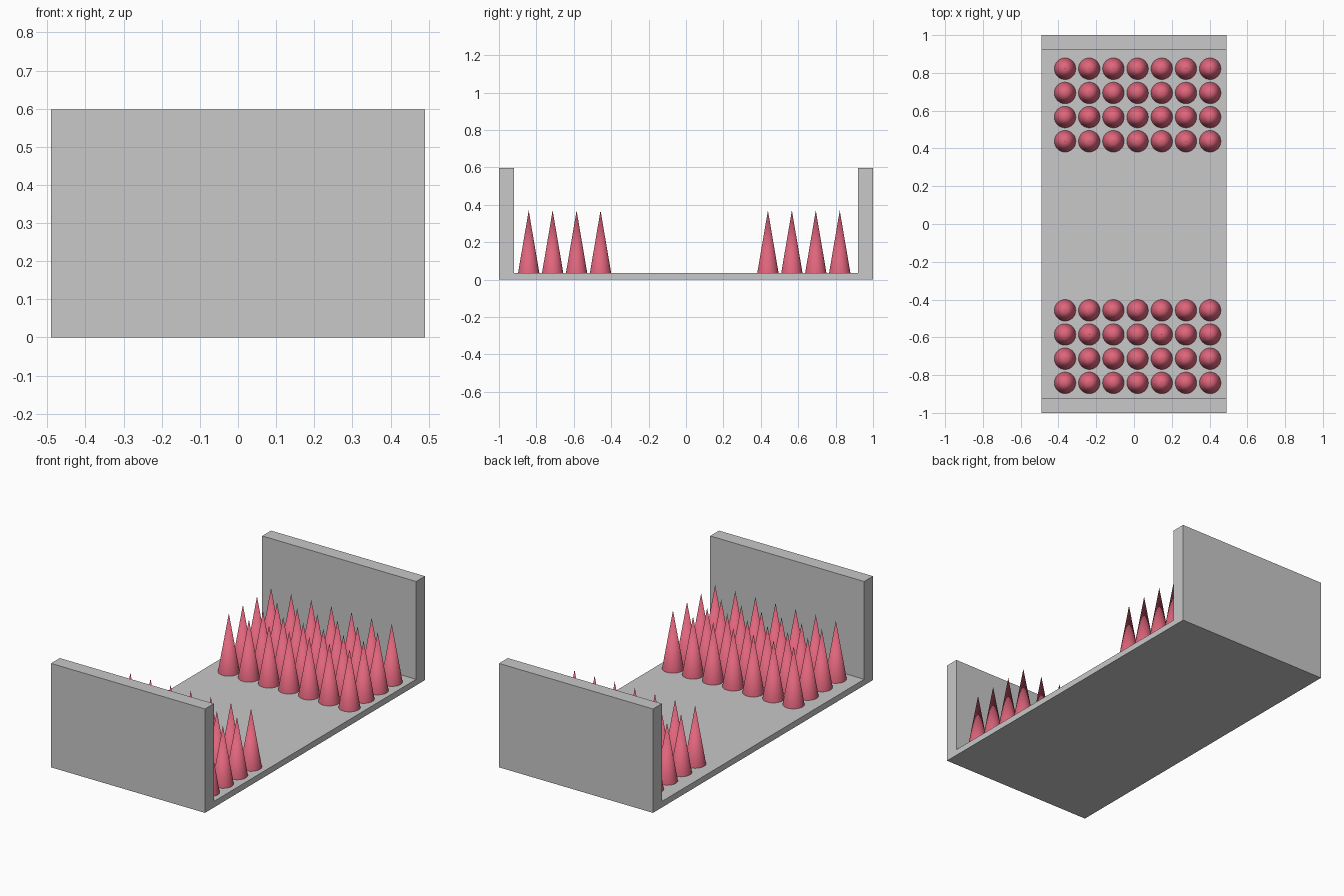
import bpy

if "Cube" in bpy.data.objects:
    bpy.data.objects.remove(bpy.data.objects["Cube"])


def material(name, rgb):
    m = bpy.data.materials.new(name)
    m.diffuse_color = (*rgb, 1.0)
    m.use_nodes = True
    m.node_tree.nodes["Principled BSDF"].inputs["Base Color"].default_value = m.diffuse_color
    return m


GREY = material("light grey", (0.58, 0.58, 0.58))
ROSE = material("rose red", (0.74, 0.13, 0.20))

HALF_W, HALF_L = 0.49, 1.0
FLOOR_Z, WALL_Z, WALL_Y = 0.035, 0.598, 0.92

# Floor and end walls: one U-shaped profile extruded along x
profile = [(-HALF_L, 0), (HALF_L, 0), (HALF_L, WALL_Z), (WALL_Y, WALL_Z),
           (WALL_Y, FLOOR_Z), (-WALL_Y, FLOOR_Z), (-WALL_Y, WALL_Z), (-HALF_L, WALL_Z)]
n = len(profile)
verts = [(x, y, z) for x in (-HALF_W, HALF_W) for y, z in profile]
faces = [tuple(reversed(range(n))), tuple(range(n, 2 * n))]
faces += [(i, (i + 1) % n, n + (i + 1) % n, n + i) for i in range(n)]
mesh = bpy.data.meshes.new("tray")
mesh.from_pydata(verts, [], faces)
mesh.materials.append(GREY)
tray = bpy.data.objects.new("tray", mesh)
bpy.context.collection.objects.link(tray)

# Spike: one smooth cone, shared by every copy
SPIKE_H, PITCH = 0.335, 0.128
bpy.ops.mesh.primitive_cone_add(vertices=32, radius1=0.057, radius2=0, depth=SPIKE_H)
first = bpy.context.object
first.data.materials.append(ROSE)
bpy.ops.object.shade_smooth_by_angle()
spike_mesh = first.data
spike_mesh.name = "spike"
bpy.data.objects.remove(first)

# Two beds of spikes, 7 across and 4 deep, one near each wall
for bed, y0 in (("front", -0.841), ("back", 0.438)):
    for row in range(4):
        for col in range(7):
            spike = bpy.data.objects.new(f"{bed}_spike_{row}_{col}", spike_mesh)
            spike.location = (-0.365 + col * PITCH, y0 + row * PITCH, FLOOR_Z + SPIKE_H / 2)
            bpy.context.collection.objects.link(spike)
